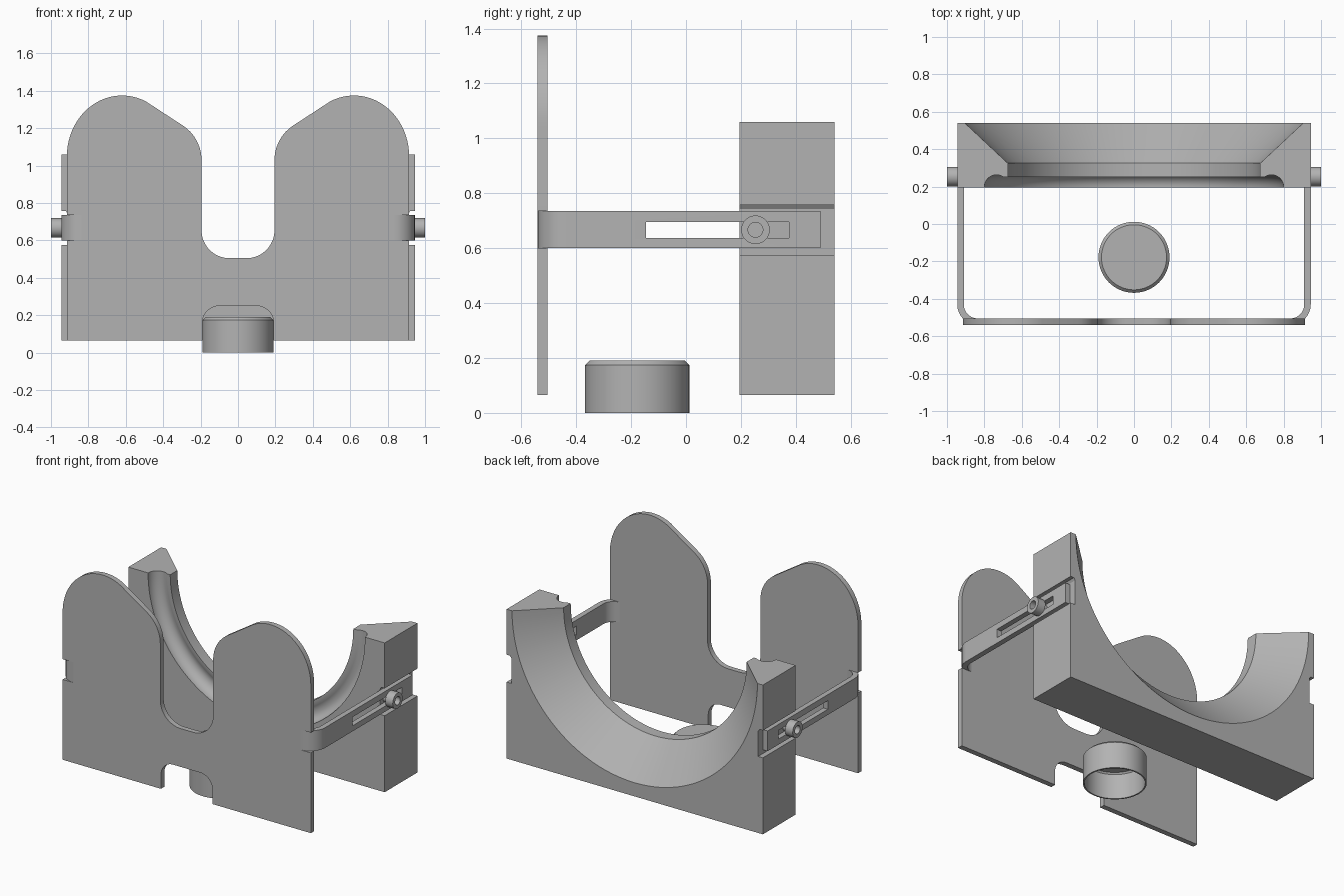
import bpy, bmesh, math

if "Cube" in bpy.data.objects:
    bpy.data.objects.remove(bpy.data.objects["Cube"])

grey = bpy.data.materials.new("plain_grey")
grey.diffuse_color = (0.45, 0.45, 0.45, 1)
grey.use_nodes = True
grey.node_tree.nodes["Principled BSDF"].inputs["Base Color"].default_value = grey.diffuse_color


def arc(cx, cy, rx, ry, a0, a1, n=16):
    out = []
    for i in range(n + 1):
        a = math.radians(a0 + (a1 - a0) * i / n)
        out.append((cx + rx * math.cos(a), cy + ry * math.sin(a)))
    return out


def finish(name, bm):
    bmesh.ops.recalc_face_normals(bm, faces=bm.faces)
    me = bpy.data.meshes.new(name)
    bm.to_mesh(me)
    bm.free()
    me.materials.append(grey)
    ob = bpy.data.objects.new(name, me)
    bpy.context.collection.objects.link(ob)
    return ob


def prism(name, pts, lo, hi, place):
    """Extrude a 2D outline from lo to hi; place(a, b, t) maps it to 3D."""
    bm = bmesh.new()
    rings = [[bm.verts.new(place(a, b, t)) for a, b in pts] for t in (lo, hi)]
    n = len(pts)
    for r in rings:
        bm.faces.new(r)
    for i in range(n):
        j = (i + 1) % n
        bm.faces.new((rings[0][i], rings[0][j], rings[1][j], rings[1][i]))
    return finish(name, bm)


def lathe(name, prof, place, n=64):
    """Revolve (radius, height) points; place(u, v, h) maps them to 3D."""
    bm = bmesh.new()
    rings = []
    for r, h in prof:
        if r == 0:
            rings.append([bm.verts.new(place(0, 0, h))] * n)
        else:
            rings.append([bm.verts.new(place(r * math.cos(2 * math.pi * k / n),
                                             r * math.sin(2 * math.pi * k / n), h)) for k in range(n)])
    for i in range(len(rings)):
        A, B = rings[i], rings[(i + 1) % len(rings)]
        for k in range(n):
            j = (k + 1) % n
            quad = list(dict.fromkeys((A[k], A[j], B[j], B[k])))
            if len(quad) > 2:
                bm.faces.new(quad)
    return finish(name, bm)


def apply(ob, mod):
    bpy.context.view_layer.objects.active = ob
    bpy.ops.object.modifier_apply(modifier=mod.name)


def cut(ob, cutter):
    m = ob.modifiers.new("cut", 'BOOLEAN')
    m.operation, m.solver, m.object = 'DIFFERENCE', 'EXACT', cutter
    apply(ob, m)
    bpy.data.objects.remove(cutter)


def mirror(ob):
    apply(ob, ob.modifiers.new("mirror", 'MIRROR'))


def both_sides(half):
    return half + [(-x, z) for x, z in reversed(half)]


def xz(a, b, t): return (a, t, b)
def xy(a, b, t): return (a, b, t)
def yz(a, b, t): return (t, a, b)


# front plate with two rounded ears, centre slot, foot notch and strap notches
half = arc(0.10, 0.16, 0.09, 0.09, 90, 0, 10) + [(0.19, 0.065), (0.915, 0.065)]
half += [(0.915, 0.60), (0.835, 0.60), (0.835, 0.735), (0.915, 0.735)]
half += arc(0.62, 1.05, 0.295, 0.325, 0, 116, 24)
half += arc(0.415, 1.03, 0.22, 0.22, 122, 180, 12)
half += arc(0.045, 0.655, 0.15, 0.15, 0, -90, 16)
plate = prism("front_plate", both_sides(half), -0.54, -0.505, xz)

# rear cradle block with side grooves and a conical, lipped half bowl
half = [(0.945, 0.065), (0.945, 0.575), (0.91, 0.575), (0.91, 0.742),
        (0.92, 0.757), (0.945, 0.757), (0.945, 1.06)]
cradle = prism("rear_cradle", both_sides(half), 0.195, 0.54, xz)
prof = [(0, 0.6), (0.969, 0.6), (0.675, 0.325), (0.675, 0.25)]
prof += arc(0.735, 0.198, 0.065, 0.065, 125, 0, 10)
prof += [(0.80, 0.15), (0, 0.15)]
bowl = lathe("bowl_cutter", prof, lambda u, v, h: (u, h, 1.061 + v), 128)
cut(cradle, bowl)

# bent side straps with long slots
pts = [(0.91, 0.49), (0.945, 0.49)]
pts += arc(0.835, -0.43, 0.11, 0.11, 0, -90) + arc(0.835, -0.43, 0.075, 0.075, -90, 0)
strap = prism("side_straps", pts, 0.60, 0.735, xy)
slot = prism("slot_cutter", [(-0.145, 0.637), (0.375, 0.637), (0.375, 0.695), (-0.145, 0.695)],
             0.88, 0.98, yz)
cut(strap, slot)
mirror(strap)

# hollow clamp bolts
bolt = lathe("clamp_bolts", [(0.027, 0.912), (0.027, 1.0), (0.052, 1.0), (0.052, 0.945), (0.029, 0.945), (0.029, 0.912)],
             lambda u, v, h: (h, 0.253 + u, 0.667 + v), 40)
mirror(bolt)

# chamfered cup, open underneath
cup = lathe("round_cup", [(0, 0.19), (0.174, 0.19), (0.19, 0.174), (0.19, 0),
                          (0.181, 0), (0.181, 0.165), (0.172, 0.175), (0, 0.175)],
            lambda u, v, h: (u, -0.178 + v, h))

for ob in (plate, cradle, strap, bolt, cup):
    bpy.ops.object.select_all(action='DESELECT')
    ob.select_set(True)
    bpy.context.view_layer.objects.active = ob
    bpy.ops.object.shade_smooth_by_angle(angle=math.radians(30))
